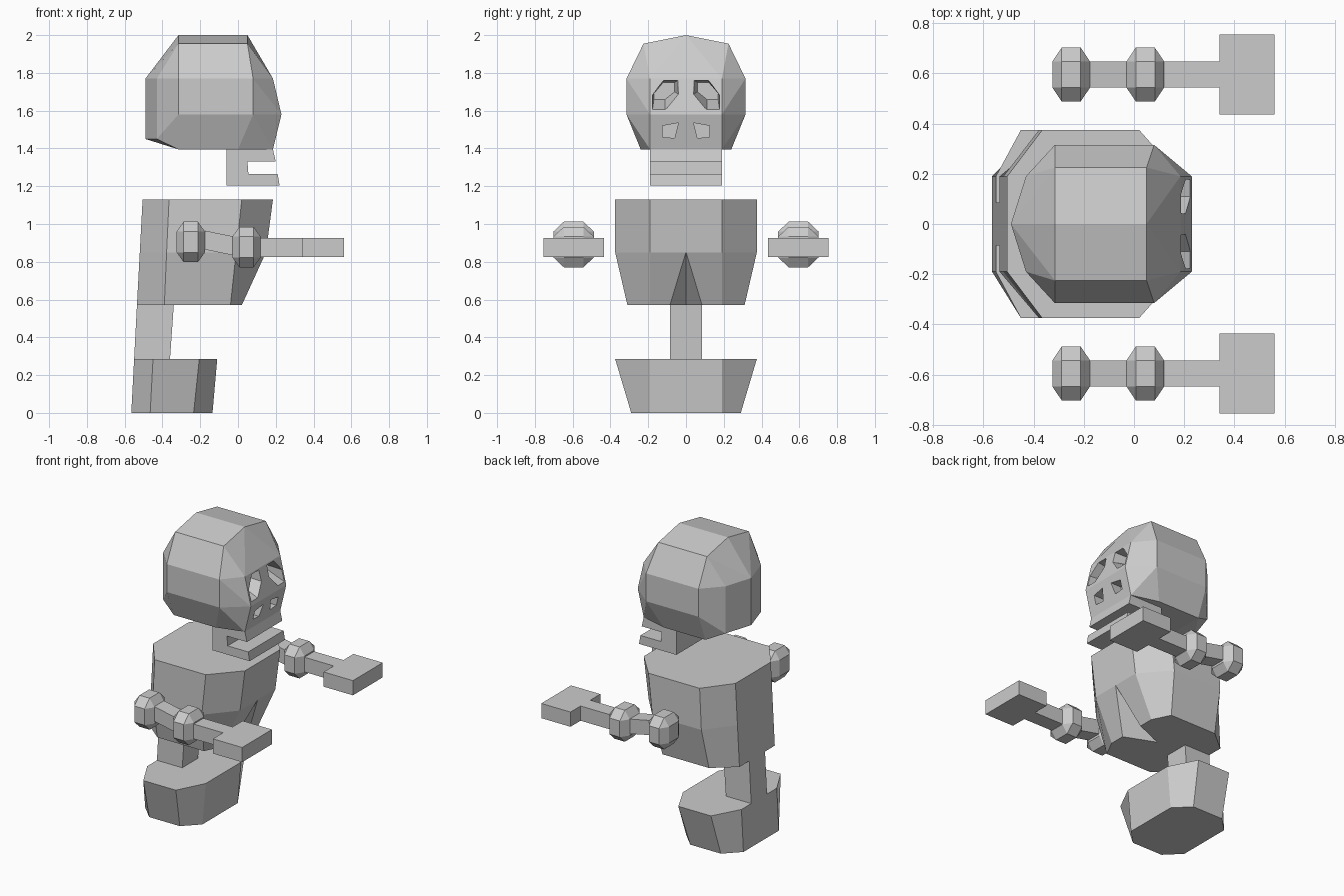
import bpy, bmesh

if "Cube" in bpy.data.objects:
    bpy.data.objects.remove(bpy.data.objects["Cube"])


def finish(name, bm):
    bmesh.ops.recalc_face_normals(bm, faces=bm.faces)
    me = bpy.data.meshes.new(name)
    bm.to_mesh(me)
    bm.free()
    ob = bpy.data.objects.new(name, me)
    bpy.context.collection.objects.link(ob)
    return ob


def hull(name, pts):
    """Convex solid around a few points, with flat regions merged."""
    bm = bmesh.new()
    for p in pts:
        bm.verts.new(p)
    res = bmesh.ops.convex_hull(bm, input=bm.verts[:])
    loose = [v for v in bm.verts if not v.link_faces]
    bmesh.ops.delete(bm, geom=loose, context='VERTS')
    bmesh.ops.dissolve_limit(bm, angle_limit=0.01, verts=bm.verts[:], edges=bm.edges[:])
    return finish(name, bm)


def both(pts):
    """Points plus their reflections across y = 0."""
    return pts + [(x, -y, z) for x, y, z in pts if y != 0]


def loft(name, rings):
    """Join rings of points, closing both ends."""
    bm = bmesh.new()
    vs = [[bm.verts.new(p) for p in r] for r in rings]
    n = len(vs[0])
    for a, b in zip(vs, vs[1:]):
        for i in range(n):
            j = (i + 1) % n
            bm.faces.new((a[i], a[j], b[j], b[i]))
    bm.faces.new(vs[0])
    bm.faces.new(vs[-1])
    return finish(name, bm)


def octagon(z, x0, x1, x2, x3, wide, narrow=0.19):
    half = [(x0, narrow, z), (x1, wide, z), (x2, wide, z), (x3, narrow, z)]
    return half + [(x, -y, z) for x, y, z in reversed(half)]


def plate(name, profile, y0, y1):
    """Side profile (x, z) extended across y."""
    return loft(name, [[(x, y, z) for x, z in profile] for y in (y0, y1)])


def cut(target, cutter):
    mod = target.modifiers.new("cut", 'BOOLEAN')
    mod.operation = 'DIFFERENCE'
    mod.solver = 'EXACT'
    mod.object = cutter
    bpy.context.view_layer.objects.active = target
    bpy.ops.object.modifier_apply(modifier=mod.name)
    bpy.data.objects.remove(cutter, do_unlink=True)


# Skull
skull = hull("skull", both([
    (-.315, 0, 2), (.05, 0, 2), (-.315, .225, 1.955), (.05, .225, 1.955),
    (-.315, .315, 1.77), (.08, .315, 1.77), (-.315, .315, 1.58), (.08, .315, 1.58),
    (-.49, 0, 1.77), (-.49, 0, 1.45), (-.43, .19, 1.77), (-.43, .19, 1.45),
    (-.315, .24, 1.395), (.0, .24, 1.395),
    (.185, .19, 1.77), (.23, .19, 1.58), (.185, .19, 1.395)]))

# Eye sockets and nose holes
eye_front = [(.03, 1.77), (.115, 1.77), (.18, 1.68), (.18, 1.59), (.11, 1.59), (.03, 1.68)]
eye_back = [(.06, 1.75), (.12, 1.75), (.17, 1.69), (.17, 1.66), (.11, 1.66), (.06, 1.7)]
nose = [(.04, 1.535), (.125, 1.52), (.125, 1.46), (.06, 1.455)]
for s in (1, -1):
    cut(skull, loft("eye_cutter", [[(.26, s * y, z) for y, z in eye_front],
                                   [(.10, s * y, z) for y, z in eye_back]]))
    cut(skull, loft("nose_cutter", [[(x, s * y, z) for y, z in nose] for x in (.27, .14)]))

# Jaw with mouth slot
plate("jaw", [(-.06, 1.395), (.185, 1.395), (.2, 1.33), (.05, 1.33), (.055, 1.265),
              (.21, 1.265), (.22, 1.205), (-.06, 1.205)], -.19, .19)

# Ribcage with wedge notch low at the front
ribs = loft("ribcage", [octagon(1.13, -.505, -.365, .02, .185, .375),
                        octagon(.85, -.52, -.378, -.01, .148, .375),
                        octagon(.57, -.535, -.39, -.04, .02, .31)])
cut(ribs, hull("notch_cutter", both([(.145, 0, .85), (.3, 0, .86), (-.2, 0, .56),
                                     (.02, .09, .56), (.3, .09, .56)])))

# Spine and pelvis
plate("spine", [(-.535, .57), (-.34, .57), (-.36, .285), (-.55, .285)], -.085, .085)
loft("pelvis", [octagon(.285, -.55, -.45, -.205, -.11, .375),
                octagon(0, -.565, -.465, -.235, -.135, .29)])


# Arms: chamfered joints, bones and flat hands
def joint(name, x, y, z):
    a, b, c = .075, .107, .107
    i, j, k = .038, .052, .055
    hull(name, [(x + sx * p, y + sy * q, z + sz * r)
                for p, q, r in ((a, j, k), (i, b, k), (i, j, c))
                for sx in (1, -1) for sy in (1, -1) for sz in (1, -1)])


for s, side in ((1, "left"), (-1, "right")):
    y = .595 * s
    joint("shoulder_" + side, -.25, y, .905)
    joint("elbow_" + side, .045, y, .878)
    plate("upper_arm_" + side, [(-.176, .965), (-.029, .935), (-.029, .835), (-.176, .865)],
          y - .052, y + .052)
    plate("forearm_" + side, [(.119, .925), (.34, .925), (.34, .825), (.119, .825)],
          y - .052, y + .052)
    plate("hand_" + side, [(.34, .925), (.56, .925), (.56, .825), (.34, .825)],
          y - .16, y + .16)
